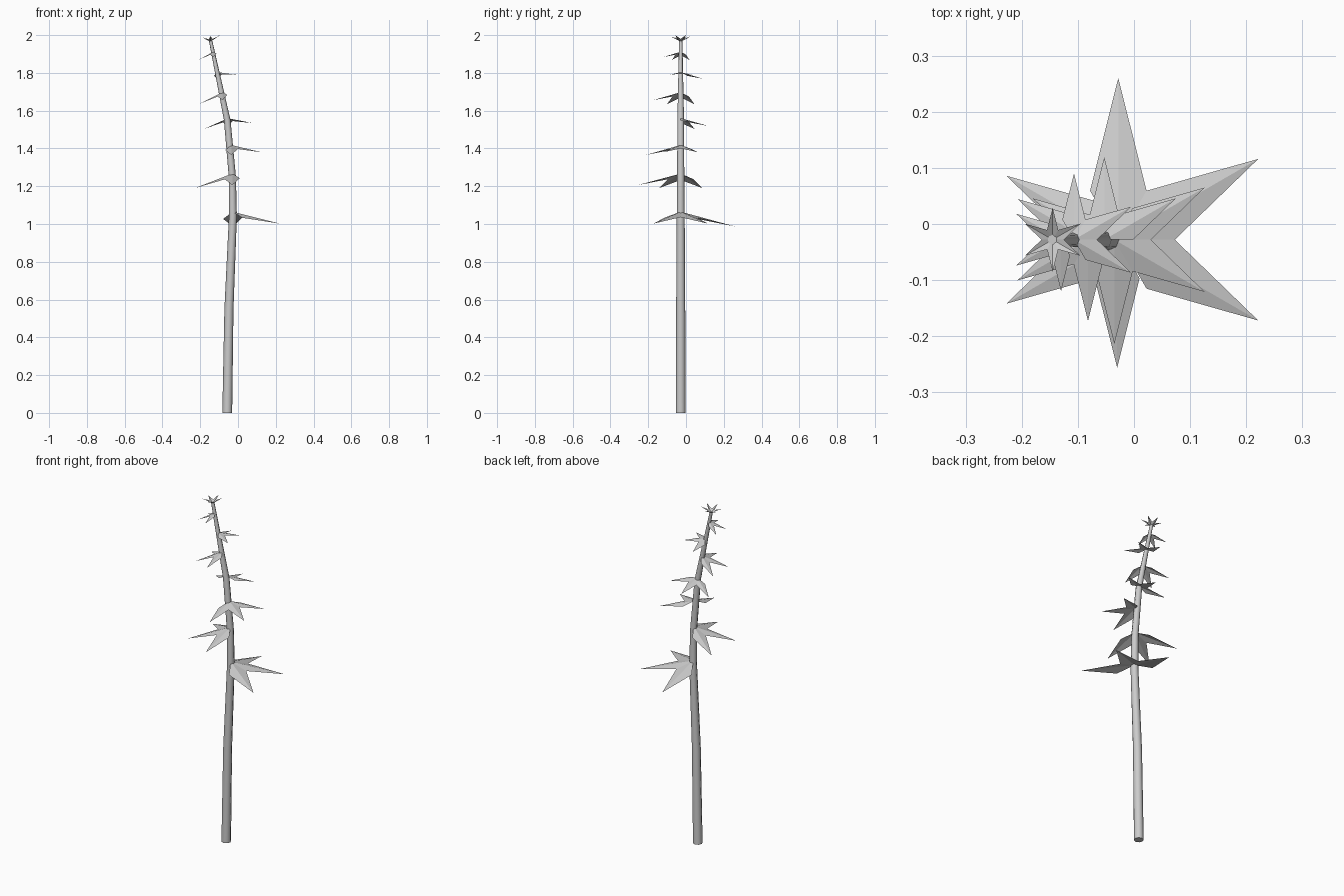
import bpy, bmesh
from math import cos, sin, radians

if "Cube" in bpy.data.objects:
    bpy.data.objects.remove(bpy.data.objects["Cube"])

Y0 = -0.028  # stalk axis in y


def make_object(name, bm):
    mesh = bpy.data.meshes.new(name)
    bm.to_mesh(mesh)
    bm.free()
    obj = bpy.data.objects.new(name, mesh)
    bpy.context.collection.objects.link(obj)
    return obj


# Bent, tapering stalk: rings of (z, x, radius)
SIDES = 8
rings = [(0, -.057, .026), (.55, -.048, .024), (1.04, -.027, .021),
         (1.25, -.03, .019), (1.55, -.057, .0175), (1.97, -.145, .009)]
bm = bmesh.new()
loops = []
for z, x, r in rings:
    loops.append([bm.verts.new((x + r * cos(radians(360 * i / SIDES)),
                                Y0 + r * sin(radians(360 * i / SIDES)), z))
                  for i in range(SIDES)])
for a, b in zip(loops, loops[1:]):
    for i in range(SIDES):
        j = (i + 1) % SIDES
        bm.faces.new((a[i], a[j], b[j], b[i]))
bm.faces.new(loops[0][::-1])
bm.faces.new(loops[-1])
stalk = make_object("stalk", bm)
for p in stalk.data.polygons:
    p.use_smooth = len(p.vertices) == 4


# Leaf: pointed lobes 60 degrees apart, drooping from its centre,
# tilted with the lean of the stalk
def leaf(name, x, z, size, heading, drop, tilt, lobes=3):
    bm = bmesh.new()
    centre = bm.verts.new((x, Y0, z))
    closed = lobes == 6
    rim = []
    for k in range(2 * lobes + (0 if closed else 1)):
        a = radians(heading - 30 * lobes + 30 * k)
        r, d = (size, drop) if k % 2 else (size * .35, drop * .45)
        dx = r * cos(a)
        rim.append(bm.verts.new((x + dx, Y0 + r * sin(a), z - d + tilt * dx)))
    pairs = list(zip(rim, rim[1:]))
    if closed:
        pairs.append((rim[-1], rim[0]))
    for p, q in pairs:
        bm.faces.new((centre, p, q))
    return make_object(name, bm)


# x, z, size, heading, drop, tilt from the lowest leaf upward
leaves = [(-.028, 1.065, .288, 30, .078, .06),
          (-.03, 1.267, .228, 210, .061, .08),
          (-.035, 1.418, .186, -30, .053, .09),
          (-.053, 1.56, .147, 90, .041, .125),
          (-.082, 1.698, .145, 210, .042, .17),
          (-.107, 1.804, .118, 30, .035, .2),
          (-.130, 1.912, .092, 210, .028, .19)]
for n, args in enumerate(leaves, 1):
    leaf(f"leaf_{n}", *args)

# Upturned six-pointed crown at the tip
leaf("crown", -.145, 1.965, .057, 0, -.03, .1, lobes=6)
